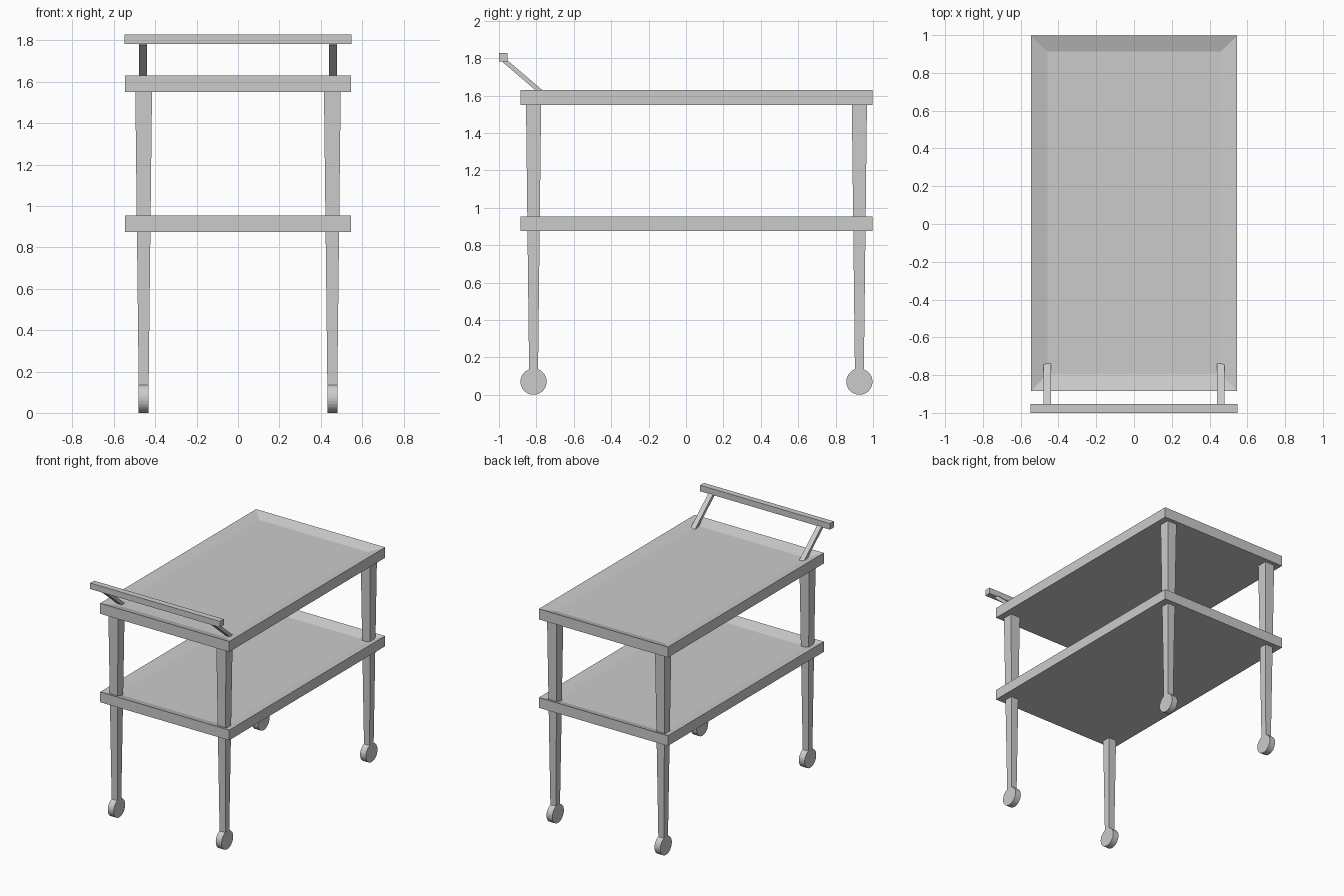
import bpy, bmesh, math
from mathutils import Vector

if "Cube" in bpy.data.objects:
    bpy.data.objects.remove(bpy.data.objects["Cube"])


def make_object(name, bm):
    bmesh.ops.recalc_face_normals(bm, faces=bm.faces)
    mesh = bpy.data.meshes.new(name)
    bm.to_mesh(mesh)
    bm.free()
    ob = bpy.data.objects.new(name, mesh)
    bpy.context.collection.objects.link(ob)
    return ob


def box(name, lo, hi):
    bm = bmesh.new()
    bmesh.ops.create_cube(bm, size=1)
    lo, hi = Vector(lo), Vector(hi)
    for v in bm.verts:
        v.co = (lo + hi) / 2 + v.co * (hi - lo)
    return make_object(name, bm)


def loft(name, rings):
    """Closed solid through a stack of equal-length rings."""
    bm = bmesh.new()
    loops = [[bm.verts.new(p) for p in r] for r in rings]
    n = len(loops[0])
    for a, b in zip(loops, loops[1:]):
        for i in range(n):
            bm.faces.new((a[i], a[(i + 1) % n], b[(i + 1) % n], b[i]))
    bm.faces.new(loops[0][::-1])
    bm.faces.new(loops[-1])
    return make_object(name, bm)


def rect(hx, y0, y1, z, cx=0):
    return [(cx - hx, y0, z), (cx + hx, y0, z), (cx + hx, y1, z), (cx - hx, y1, z)]


# Trays: flat underside, edges sloping inward to a sunken floor
for name, z0, z1 in (("lower_tray", 0.875, 0.953), ("upper_tray", 1.55, 1.63)):
    loft(name, [rect(0.545, -0.885, 0.997, z0),
                rect(0.545, -0.885, 0.997, z1),
                rect(0.459, -0.795, 0.912, z1 - 0.027)])

# Tapered legs and wheels
for side, x in (("left", -0.456), ("right", 0.456)):
    for end, y in (("front", -0.815), ("back", 0.927)):
        loft(f"{end}_{side}_leg",
             [rect(h, y - h, y + h, z, x) for h, z in ((0.0236, 0.1), (0.0405, 1.56))])
        ring = [(y + 0.07 * math.cos(a), 0.07 + 0.07 * math.sin(a))
                for a in (2 * math.pi * i / 32 for i in range(32))]
        wheel = loft(f"{end}_{side}_wheel",
                     [[(x + dx, p, q) for p, q in ring] for dx in (-0.0245, 0.0245)])

# Handle supports: slanted square rods from tray floor to bar
start, stop = Vector((0, -0.74, 1.589)), Vector((0, -0.972, 1.787))
d = (stop - start).normalized()
n = Vector((0, -d.z, d.y)) * 0.012
for side, x in (("left", -0.459), ("right", 0.459)):
    w = Vector((0.019, 0, 0))
    c = Vector((x, 0, 0))
    loft(f"{side}_handle_support",
         [[c + p - w - n, c + p + w - n, c + p + w + n, c + p - w + n]
          for p in (start, stop)])

# Handle bar
box("handle_bar", (-0.548, -1.0, 1.782), (0.548, -0.954, 1.828))
